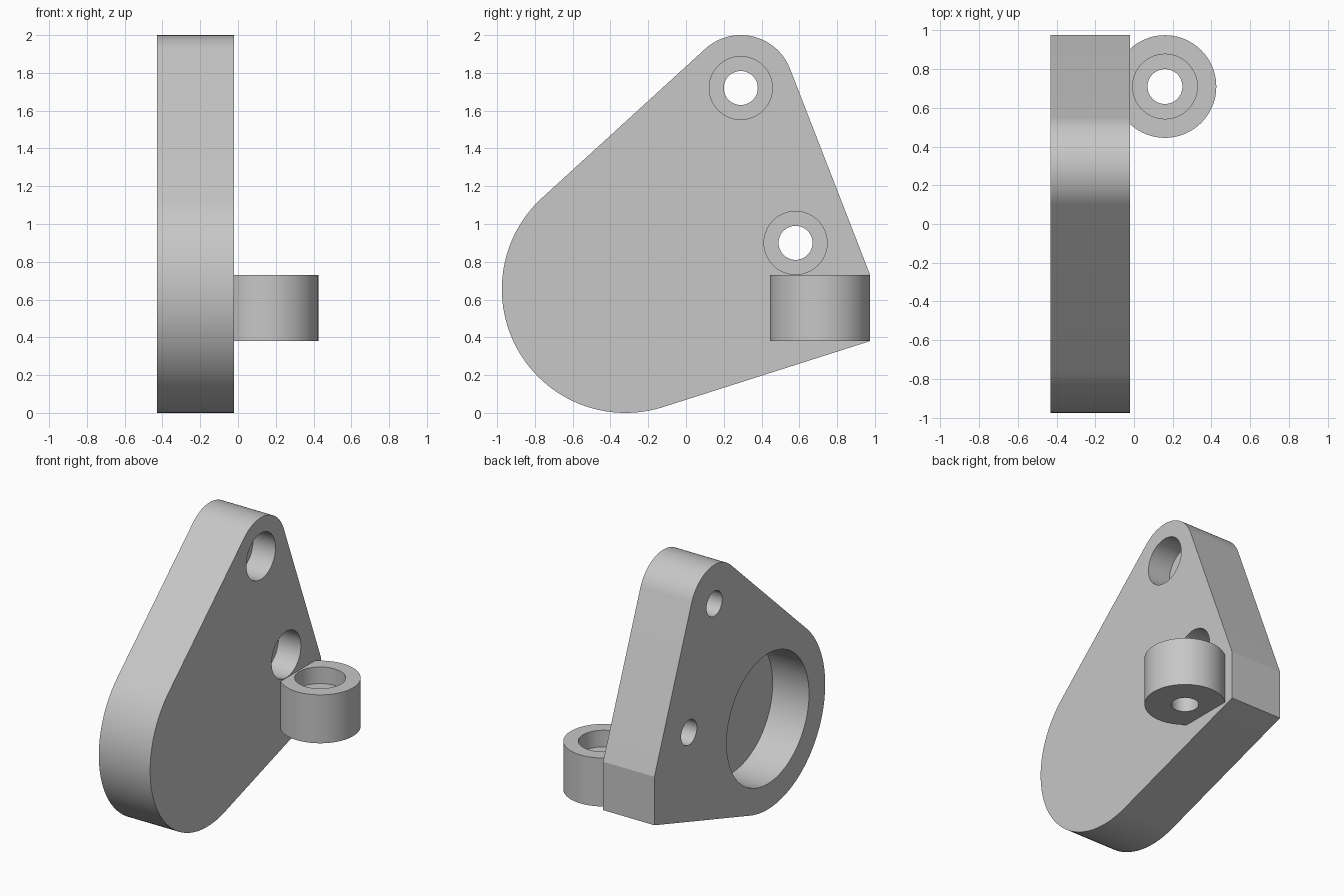
import bpy, bmesh, math
from mathutils import Vector, Matrix

default = bpy.data.objects.get("Cube")
if default:
    bpy.data.objects.remove(default, do_unlink=True)

grey = bpy.data.materials.new("plain grey")
grey.use_nodes = True
grey.diffuse_color = (0.57, 0.57, 0.57, 1)
grey.node_tree.nodes["Principled BSDF"].inputs["Base Color"].default_value = grey.diffuse_color

BACK, FACE = -0.43, -0.02            # plate faces along x
BORE, HOLE = 0.167, 0.09             # counterbore and through-hole radii
BOLTS = [(0.29, 1.72), (0.58, 0.90)]  # plate bolt centres (y, z)
BOSS = (0.16, 0.71)                  # boss centre (x, y)
LOW, HIGH = 0.38, 0.73               # boss heights


def make_object(name, bm):
    bmesh.ops.recalc_face_normals(bm, faces=bm.faces)
    mesh = bpy.data.meshes.new(name)
    bm.to_mesh(mesh)
    bm.free()
    mesh.materials.append(grey)
    obj = bpy.data.objects.new(name, mesh)
    bpy.context.collection.objects.link(obj)
    return obj


def cylinder(name, start, end, radius, segments=64):
    """Cylinder running between two points."""
    start, end = Vector(start), Vector(end)
    axis = end - start
    bm = bmesh.new()
    turn = axis.to_track_quat("Z", "Y").to_matrix().to_4x4()
    bmesh.ops.create_cone(bm, cap_ends=True, segments=segments, radius1=radius,
                          radius2=radius, depth=axis.length,
                          matrix=Matrix.Translation((start + end) / 2) @ turn)
    return make_object(name, bm)


def circle(y, z, r, n=128):
    return [(y + r * math.cos(math.tau * i / n), z + r * math.sin(math.tau * i / n))
            for i in range(n)]


def hull(points):
    """Outline stretched around a set of 2D points."""
    def half(seq):
        out = []
        for p in seq:
            while len(out) > 1 and ((out[-1][0] - out[-2][0]) * (p[1] - out[-2][1])
                                    - (out[-1][1] - out[-2][1]) * (p[0] - out[-2][0])) <= 1e-7:
                out.pop()
            out.append(p)
        return out[:-1]
    points = sorted(set(points))
    return half(points) + half(points[::-1])


def combine(target, other, operation):
    mod = target.modifiers.new(other.name, "BOOLEAN")
    mod.operation, mod.solver, mod.object = operation, "EXACT", other
    bpy.context.view_layer.objects.active = target
    bpy.ops.object.modifier_apply(modifier=mod.name)
    bpy.data.objects.remove(other, do_unlink=True)


# Plate: outline wrapped around the housing, both bolt lugs and the boss edge
outline = circle(-0.32, 0.655, 0.655) + [(0.975, LOW), (0.975, HIGH)]
for y, z in BOLTS:
    outline += circle(y, z, 0.28)
bm = bmesh.new()
face = bm.faces.new([bm.verts.new((BACK, y, z)) for y, z in hull(outline)])
side = bmesh.ops.extrude_face_region(bm, geom=[face], use_keep_orig=True)
moved = [v for v in side["geom"] if isinstance(v, bmesh.types.BMVert)]
bmesh.ops.translate(bm, verts=moved, vec=(FACE - BACK, 0, 0))
bracket = make_object("bracket_plate", bm)

# Upright boss fused to the plate
combine(bracket, cylinder("boss", (*BOSS, LOW), (*BOSS, HIGH), 0.265, 96), "UNION")

# Blind round pocket in the far face
cutters = [cylinder("pocket", (BACK - 0.1, -0.32, 0.655), (BACK + 0.29, -0.32, 0.655), 0.47, 128)]
# Counterbored bolt holes through the plate
for y, z in BOLTS:
    cutters.append(cylinder("bolt_bore", (FACE - 0.18, y, z), (FACE + 0.1, y, z), BORE))
    cutters.append(cylinder("bolt_hole", (BACK - 0.1, y, z), (FACE + 0.1, y, z), HOLE))
# Counterbored hole down the boss
cutters.append(cylinder("boss_bore", (*BOSS, HIGH - 0.12), (*BOSS, HIGH + 0.1), BORE))
cutters.append(cylinder("boss_hole", (*BOSS, LOW - 0.1), (*BOSS, HIGH + 0.1), HOLE))
for cutter in cutters:
    combine(bracket, cutter, "DIFFERENCE")

# Smooth curved walls, crisp edges
bpy.ops.object.select_all(action="DESELECT")
bracket.select_set(True)
bpy.context.view_layer.objects.active = bracket
bpy.ops.object.shade_smooth_by_angle(angle=math.radians(15))
